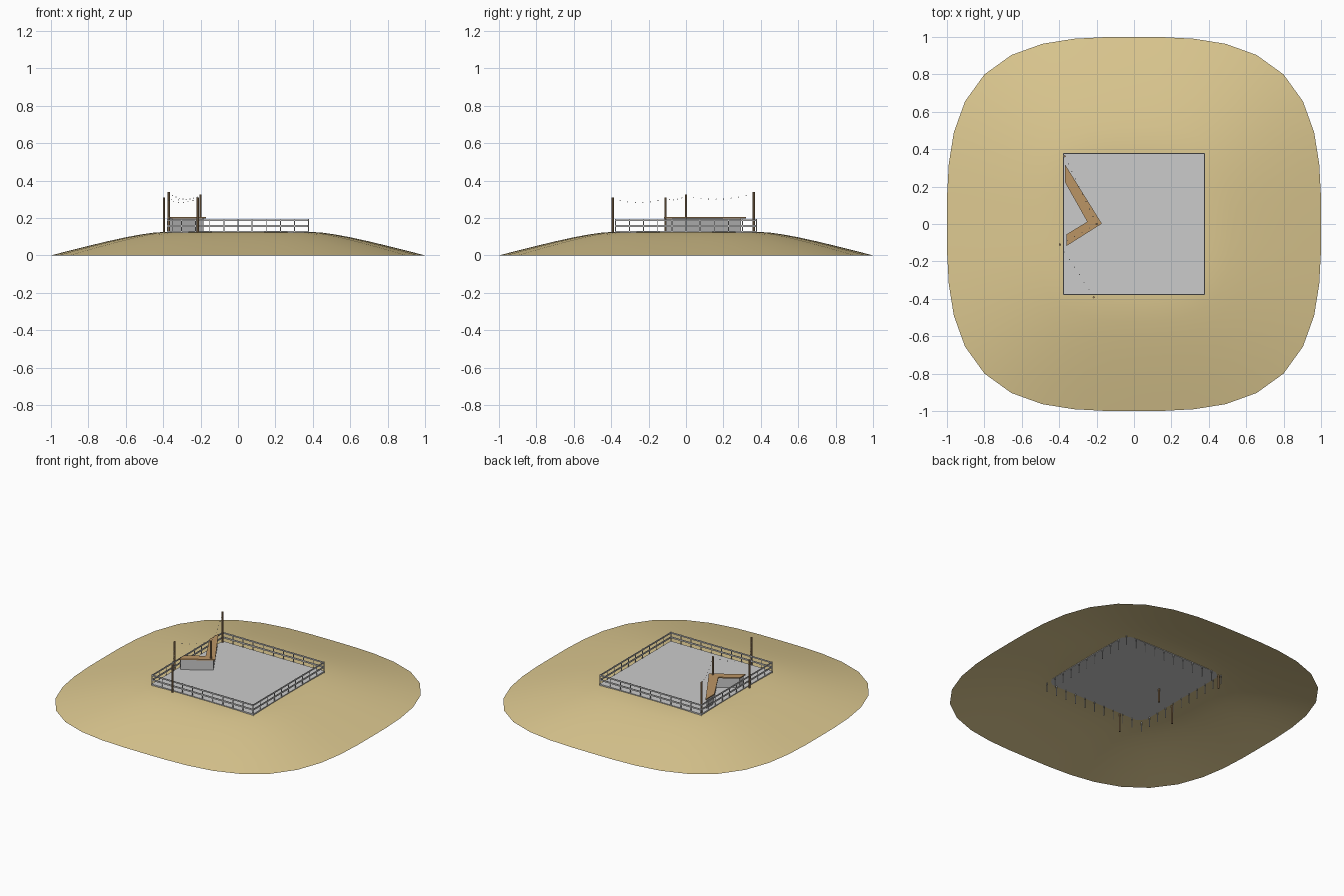
import bpy, bmesh, math
from mathutils import Vector, Matrix

if "Cube" in bpy.data.objects:
    bpy.data.objects.remove(bpy.data.objects["Cube"])


def material(name, rgb):
    m = bpy.data.materials.new(name)
    m.diffuse_color = (*rgb, 1)
    m.use_nodes = True
    m.node_tree.nodes["Principled BSDF"].inputs["Base Color"].default_value = m.diffuse_color
    return m


SAND = material("sand", (0.72, 0.58, 0.28))
WOOD = material("wood", (0.50, 0.30, 0.13))
POLE = material("pole_wood", (0.35, 0.22, 0.11))


def finish(name, bm, mat=None, smooth=False):
    me = bpy.data.meshes.new(name)
    bmesh.ops.recalc_face_normals(bm, faces=bm.faces[:])
    bm.to_mesh(me)
    bm.free()
    ob = bpy.data.objects.new(name, me)
    bpy.context.collection.objects.link(ob)
    if mat:
        me.materials.append(mat)
    for p in me.polygons:
        p.use_smooth = smooth
    return ob


def add_box(bm, lo, hi):
    lo, hi = Vector(lo), Vector(hi)
    bmesh.ops.create_cube(bm, size=1, matrix=Matrix.Translation((lo + hi) / 2)
                          @ Matrix.Diagonal((*(hi - lo), 1)))


def add_post(bm, x, y, z0, z1, r, n=8):
    bmesh.ops.create_cone(bm, cap_ends=True, segments=n, radius1=r, radius2=r, depth=z1 - z0,
                          matrix=Matrix.Translation((x, y, (z0 + z1) / 2)))


def prism(name, outline, z0, z1, mat=None):
    bm = bmesh.new()
    face = bm.faces.new([bm.verts.new((x, y, z0)) for x, y in outline])
    ext = bmesh.ops.extrude_face_region(bm, geom=[face])["geom"]
    top = [v for v in ext if isinstance(v, bmesh.types.BMVert)]
    bmesh.ops.translate(bm, verts=top, vec=(0, 0, z1 - z0))
    return finish(name, bm, mat)


# Sand mound: open shell of rounded-square rings
PROFILE = [(1, 0), (0.9, 0.026), (0.8, 0.051), (0.7, 0.075), (0.6, 0.097),
           (0.52, 0.112), (0.45, 0.122), (0.38, 0.126), (0.2, 0.127)]
SEG, POWER = 40, 3.1
bm = bmesh.new()
rings = []
for r, z in PROFILE:
    ring = []
    for i in range(SEG):
        a = 2 * math.pi * i / SEG
        c, s = math.cos(a), math.sin(a)
        k = r / (abs(c) ** POWER + abs(s) ** POWER) ** (1 / POWER)
        ring.append(bm.verts.new((k * c, k * s, z)))
    rings.append(ring)
for a, b in zip(rings, rings[1:]):
    for i in range(SEG):
        j = (i + 1) % SEG
        bm.faces.new((a[i], a[j], b[j], b[i]))
bm.faces.new(rings[-1])
mound = finish("sand_mound", bm, SAND, True)
if sum(p.normal.z for p in mound.data.polygons) < 0:
    mound.data.flip_normals()

# Square deck
H = 0.38
bm = bmesh.new()
add_box(bm, (-H, -H, 0.122), (H, H, 0.131))
finish("deck", bm)

# Fence: eleven posts and two rails on every side
F, T = 0.377, 0.002
bm = bmesh.new()
for side in range(4):
    part = bmesh.new()
    for i in range(10):
        add_post(part, -F + 2 * F * i / 10, -F, 0.055, 0.195, 0.0028, 6)
    for z0, z1 in ((0.184, 0.193), (0.153, 0.163)):
        add_box(part, (-F, -F - T, z0), (F, -F + T, z1))
    part.transform(Matrix.Rotation(side * math.pi / 2, 4, "Z"))
    tmp = bpy.data.meshes.new("tmp")
    part.to_mesh(tmp)
    part.free()
    bm.from_mesh(tmp)
    bpy.data.meshes.remove(tmp)
finish("fence", bm)

# Angled bar: grey walls under a wooden top
prism("bar_wall", [(-0.36, 0.295), (-0.185, 0.002), (-0.352, -0.108),
                   (-0.352, -0.066), (-0.235, 0.01), (-0.36, 0.23)], 0.128, 0.198)
prism("bar_top", [(-0.37, 0.32), (-0.172, 0.002), (-0.362, -0.118),
                  (-0.362, -0.056), (-0.25, 0.012), (-0.37, 0.225)], 0.198, 0.205, WOOD)

# Four light poles
poles = [(-0.37, 0.362, 0.03, 0.338), (-0.2, 0, 0.03, 0.326),
         (-0.396, -0.11, 0, 0.31), (-0.215, -0.392, 0, 0.31)]
bm = bmesh.new()
for p in poles:
    add_post(bm, *p, 0.006)
finish("light_poles", bm, POLE)

# Sagging rows of small bulbs between neighbouring poles
bm = bmesh.new()
for p, q in zip(poles, poles[1:]):
    a, b = Vector((p[0], p[1], p[3] - 0.006)), Vector((q[0], q[1], q[3] - 0.006))
    n = round((b - a).length / 0.045)
    for i in range(1, n):
        t = i / n
        pos = a.lerp(b, t) - Vector((0, 0, 0.25 * (b - a).length * t * (1 - t)))
        bmesh.ops.create_icosphere(bm, subdivisions=1, radius=0.003,
                                   matrix=Matrix.Translation(pos))
finish("string_lights", bm)
